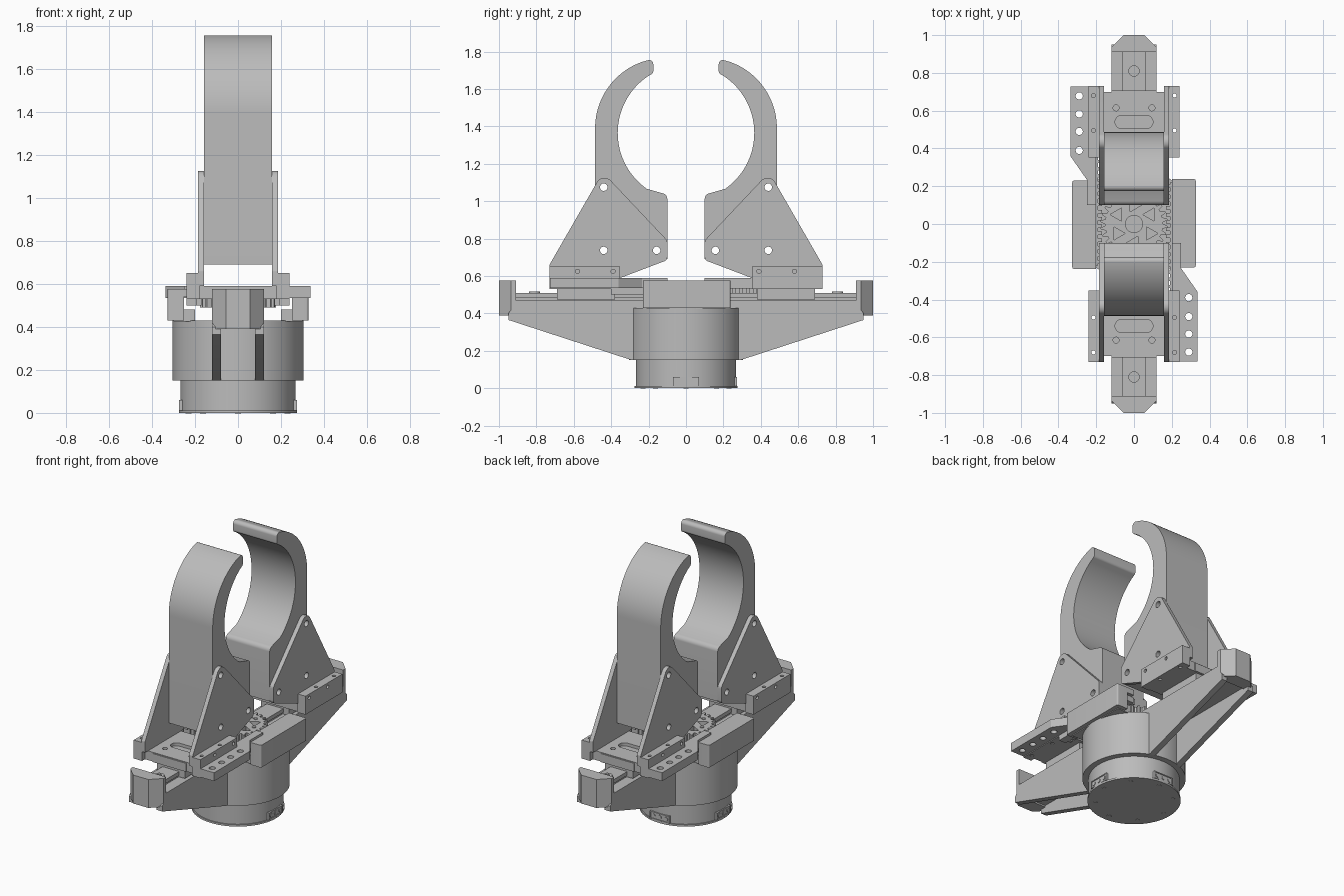
import bpy, bmesh, math
from mathutils import Vector, Matrix

old = bpy.data.objects.get("Cube")
if old:
    bpy.data.objects.remove(old)

grey = bpy.data.materials.new("plain grey")
grey.use_nodes = True
COL = (0.5, 0.5, 0.5, 1)
grey.diffuse_color = COL
grey.node_tree.nodes["Principled BSDF"].inputs["Base Color"].default_value = COL


def finish(name, bm):
    bmesh.ops.recalc_face_normals(bm, faces=bm.faces)
    me = bpy.data.meshes.new(name)
    bm.to_mesh(me)
    bm.free()
    me.materials.append(grey)
    ob = bpy.data.objects.new(name, me)
    bpy.context.collection.objects.link(ob)
    return ob


def add_box(bm, x0, x1, y0, y1, z0, z1):
    m = Matrix.Translation(((x0 + x1) / 2, (y0 + y1) / 2, (z0 + z1) / 2))
    bmesh.ops.create_cube(bm, size=1, matrix=m @ Matrix.Diagonal((x1 - x0, y1 - y0, z1 - z0, 1)))


def box(name, *limits):
    bm = bmesh.new()
    add_box(bm, *limits)
    return finish(name, bm)


def add_rod(bm, centre, r, depth, axis="z", sides=24, turn=0.0):
    m = Matrix.Translation(centre)
    if axis != "z":
        m = m @ Matrix.Rotation(math.pi / 2, 4, "Y" if axis == "x" else "X")
    bmesh.ops.create_cone(bm, cap_ends=True, segments=sides, radius1=r, radius2=r,
                          depth=depth, matrix=m @ Matrix.Rotation(turn, 4, "Z"))


def rods(name, centres, r, depth, axis="z", sides=24):
    bm = bmesh.new()
    for c in centres:
        add_rod(bm, c, r, depth, axis, sides)
    return finish(name, bm)


def prism(name, pts, axis, lo, hi):
    """Extrude a (y, z) outline along x, or an (x, y) outline along z."""
    bm = bmesh.new()
    place = (lambda p: (lo, p[0], p[1])) if axis == "x" else (lambda p: (p[0], p[1], lo))
    face = bm.faces.new([bm.verts.new(place(p)) for p in pts])
    new = bmesh.ops.extrude_face_region(bm, geom=[face])["geom"]
    step = Vector((hi - lo, 0, 0)) if axis == "x" else Vector((0, 0, hi - lo))
    bmesh.ops.translate(bm, vec=step, verts=[v for v in new if isinstance(v, bmesh.types.BMVert)])
    return finish(name, bm)


def fillet(pts, steps=6):
    """Round the corners given as (a, b, radius)."""
    out = []
    for i, p in enumerate(pts):
        c = Vector(p[:2])
        if len(p) < 3:
            out.append(c)
            continue
        u = (Vector(pts[i - 1][:2]) - c).normalized()
        v = (Vector(pts[(i + 1) % len(pts)][:2]) - c).normalized()
        half = u.angle(v) / 2
        t = p[2] / math.tan(half)
        mid = c + (u + v).normalized() * p[2] / math.sin(half)
        a, b = c + u * t - mid, c + v * t - mid
        for k in range(steps + 1):
            out.append(mid + a.lerp(b, k / steps).normalized() * p[2])
    return out


def arc(cy, cz, r, a0, a1, n=24):
    angles = [math.radians(a0 + (a1 - a0) * k / n) for k in range(n + 1)]
    return [(cy + r * math.cos(a), cz + r * math.sin(a)) for a in angles]


def cut(ob, cutter):
    cutter.hide_render = True
    mod = ob.modifiers.new("holes", "BOOLEAN")
    mod.object, mod.solver = cutter, "EXACT"
    bpy.context.view_layer.update()
    me = bpy.data.meshes.new_from_object(ob.evaluated_get(bpy.context.evaluated_depsgraph_get()))
    ob.modifiers.clear()
    ob.data = me
    bpy.data.objects.remove(cutter)
    return ob


# --- round housing
rods("bottom_flange", [(0, 0, 0.006)], 0.275, 0.012, sides=64)
rods("lower_housing", [(0, 0, 0.08)], 0.268, 0.15, sides=64)
rods("upper_housing", [(0, 0, 0.29)], 0.305, 0.28, sides=64)
ring = [(0.23 * math.cos(k * math.pi / 4), 0.23 * math.sin(k * math.pi / 4), 0.002) for k in range(8)]
rods("bottom_screws", ring, 0.014, 0.008, sides=12)

# --- connector ports on three sides
for k, label in enumerate(("left", "back", "right")):
    port = box(label + "_port", 0.255, 0.274, -0.07, 0.07, 0.012, 0.06)
    cut(port, box("port_recess", 0.27, 0.29, -0.062, 0.062, 0.018, 0.054))
    pins = rods(label + "_port_pins", [(0.268, y, 0.036) for y in (-0.045, 0, 0.045)], 0.013, 0.012, "x", 12)
    for ob in (port, pins):
        ob.data.transform(Matrix.Rotation(k * math.pi / 2, 4, "Z"))

# --- pinion gear
TEETH = 28
outline = []
for k in range(TEETH):
    for off, r in ((0, 0.153), (0.3, 0.153), (0.5, 0.178), (0.75, 0.178)):
        a = (k + off) * math.tau / TEETH
        outline.append((r * math.cos(a), r * math.sin(a)))
gear = prism("pinion_gear", outline, "z", 0.49, 0.55)
bm = bmesh.new()
for k in range(6):
    a = k * math.pi / 3 + math.pi / 6
    c = (0.1 * math.cos(a), 0.1 * math.sin(a), 0.53)
    add_rod(bm, c, 0.04, 0.06, sides=3, turn=a + math.pi)
cut(gear, finish("gear_windows", bm))
rods("gear_hub", [(0, 0, 0.515)], 0.048, 0.1, sides=32)
rods("gear_screws", [(0.115 * math.cos(k * math.pi / 3), 0.115 * math.sin(k * math.pi / 3), 0.55)
                     for k in range(6)], 0.012, 0.012, sides=12)

half = []  # parts that repeat on the opposite side


def keep(ob):
    half.append(ob)
    return ob


# --- arm: two ribs, deck, rail and end stop
rib = [(0.1, 0.15), (0.29, 0.15), (0.95, 0.365), (0.95, 0.4), (0.91, 0.45), (0.1, 0.45)]
for side, x in (("right", -0.12), ("left", 0.08)):
    keep(prism(side + "_arm_rib", rib, "x", x, x + 0.04))
keep(box("arm_deck", -0.12, 0.12, 0, 0.93, 0.40, 0.47))
keep(box("rail_foot", -0.05, 0.05, 0.17, 0.92, 0.465, 0.485))
keep(box("rail_head", -0.06, 0.06, 0.17, 0.92, 0.485, 0.51))
keep(prism("end_stop", [(-0.12, 0.91), (0.12, 0.91), (0.12, 0.935), (0.055, 1), (-0.055, 1), (-0.12, 0.935)],
           "z", 0.39, 0.575))
screw = keep(rods("rail_screw", [(0, 0.81, 0.512)], 0.03, 0.012))
cut(screw, rods("screw_socket", [(0, 0.81, 0.518)], 0.015, 0.01, sides=6))

# --- rack guide block
keep(box("guide_base", 0.2, 0.3, -0.21, 0.21, 0.425, 0.48))
keep(prism("guide_wall", fillet([(0.25, -0.23), (0.327, -0.23, 0.01), (0.327, 0.238, 0.01), (0.25, 0.238)]),
           "z", 0.43, 0.575))
keep(box("guide_cover", 0.2, 0.252, -0.1, 0.238, 0.54, 0.575))

# --- sliding carrier
keep(box("carriage", -0.1, 0.1, 0.38, 0.69, 0.475, 0.535))
slot = fillet([(-0.1, 0.505, 0.034), (0.1, 0.505, 0.034), (0.1, 0.575, 0.034), (-0.1, 0.575, 0.034)])
plate = keep(box("carrier_plate", -0.185, 0.185, 0.36, 0.7, 0.53, 0.59))
cut(plate, prism("slot_cutter", slot, "z", 0.57, 0.62))
cut(plate, rods("plate_holes", [(x, 0.615, 0.59) for x in (-0.095, 0.095)], 0.016, 0.05))
keep(box("carrier_lip", -0.12, 0.12, 0.68, 0.706, 0.53, 0.585))
for side, s in (("right", -1), ("left", 1)):
    x0, x1 = sorted((s * 0.18, s * 0.24))
    rail = keep(box(side + "_bracket_foot", x0, x1, 0.352, 0.73, 0.53, 0.65))
    cut(rail, rods("foot_side_holes", [(s * 0.21, y, 0.625) for y in (0.39, 0.58)], 0.011, 0.2, "x", 16))
    cut(rail, rods("foot_top_holes", [(s * 0.215, y, 0.6) for y in (0.495, 0.68)], 0.011, 0.3, "z", 16))

wing = keep(prism("rack_wing", [(-0.18, 0.727), (-0.337, 0.727), (-0.337, 0.36), (-0.25, 0.235),
                                (-0.25, 0.1), (-0.2, 0.1), (-0.2, 0.36)], "z", 0.535, 0.59))
cut(wing, rods("wing_holes", [(-0.29, y, 0.56) for y in (0.39, 0.49, 0.583, 0.678)], 0.019, 0.2))

# --- toothed rack
bm = bmesh.new()
add_box(bm, -0.24, -0.19, -0.22, 0.4, 0.5, 0.537)
for k in range(16):
    y = -0.21 + k * 0.038
    add_box(bm, -0.2, -0.17, y, y + 0.018, 0.5, 0.537)
keep(finish("toothed_rack", bm))

# --- curved finger and its triangular cheek plates
finger_outline = arc(0.11, 1.39, 0.376, 0, 70) + [(0.175, 1.762, 0.022), (0.175, 1.685, 0.018)]
finger_outline += arc(0, 1.365, 0.365, 55, -55, 36) + [(0.1, 1.035, 0.03), (0.1, 0.69), (0.486, 0.69)]
finger = keep(prism("curved_finger", fillet(finger_outline), "x", -0.158, 0.158))
cheek = fillet([(0.73, 0.59), (0.73, 0.66, 0.01), (0.445, 1.155, 0.045), (0.1, 0.79, 0.03),
                (0.1, 0.685, 0.025), (0.35, 0.59)])
cheeks = [keep(prism(n + "_cheek_plate", cheek, "x", x, x + 0.027))
          for n, x in (("right", -0.185), ("left", 0.158))]
for ob in [finger] + cheeks:
    pins = [(0, y, z) for y, z in ((0.44, 1.075), (0.44, 0.737), (0.157, 0.737))]
    cut(ob, rods("pin_holes", pins, 0.02, 0.6, "x"))

# --- repeat the half turned about the vertical axis
for ob in half:
    twin = ob.copy()
    twin.data = ob.data.copy()
    twin.data.transform(Matrix.Rotation(math.pi, 4, "Z"))
    twin.name = "front_" + ob.name
    ob.name = "back_" + ob.name
    bpy.context.collection.objects.link(twin)

bpy.ops.object.select_all(action="DESELECT")
for ob in bpy.context.collection.objects:
    if ob.type == "MESH":
        ob.select_set(True)
        bpy.context.view_layer.objects.active = ob
bpy.ops.object.shade_smooth_by_angle(angle=math.radians(30))
